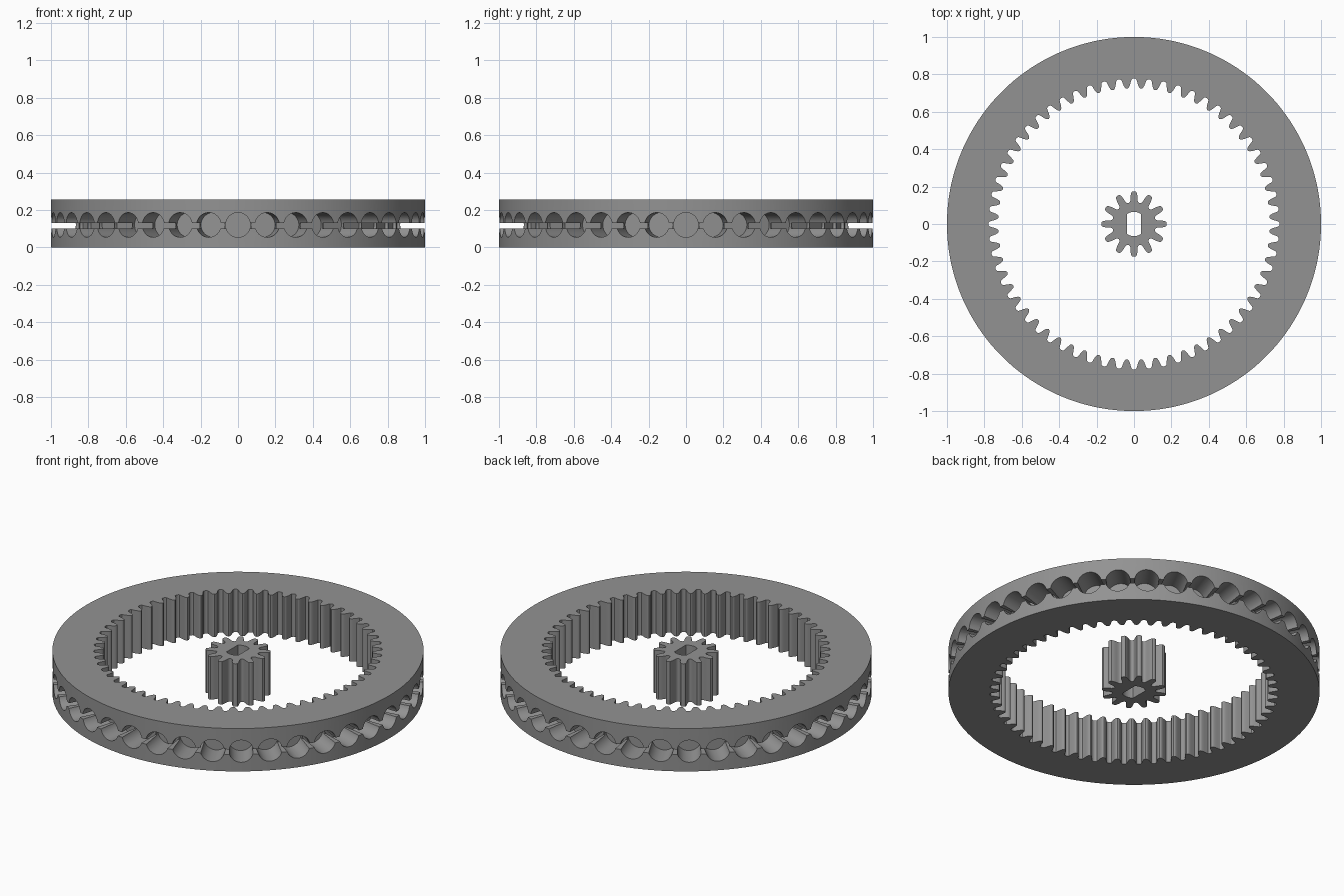
import bpy, bmesh, math
from mathutils import Matrix

if "Cube" in bpy.data.objects:
    bpy.data.objects.remove(bpy.data.objects["Cube"])

HEIGHT = 0.255
MID = 0.12            # height of the pocket centres

grey = bpy.data.materials.new("grey")
grey.diffuse_color = (0.29, 0.29, 0.29, 1)
grey.use_nodes = True
grey.node_tree.nodes["Principled BSDF"].inputs["Base Color"].default_value = grey.diffuse_color


def make_object(name, bm):
    bmesh.ops.recalc_face_normals(bm, faces=bm.faces)
    mesh = bpy.data.meshes.new(name)
    bm.to_mesh(mesh)
    bm.free()
    mesh.materials.append(grey)
    ob = bpy.data.objects.new(name, mesh)
    bpy.context.collection.objects.link(ob)
    return ob


def prism(name, outline, z0, z1):
    bm = bmesh.new()
    face = bm.faces.new([bm.verts.new((x, y, z0)) for x, y in outline])
    top = bmesh.ops.extrude_face_region(bm, geom=[face])["geom"]
    verts = [v for v in top if isinstance(v, bmesh.types.BMVert)]
    bmesh.ops.translate(bm, vec=(0, 0, z1 - z0), verts=verts)
    return make_object(name, bm)


def circle(r, n):
    return [(r * math.cos(2 * math.pi * i / n), r * math.sin(2 * math.pi * i / n))
            for i in range(n)]


def gear_outline(teeth, half):
    """half: (radius, degrees from tooth centre) from tip to middle of the gap"""
    tooth = [(r, -a) for r, a in reversed(half[1:])] + half[:-1]
    pts = []
    for i in range(teeth):
        for r, a in tooth:
            t = math.radians(a + 360 * i / teeth)
            pts.append((r * math.cos(t), r * math.sin(t)))
    return pts


def cut(ob, cutter):
    mod = ob.modifiers.new("cut", "BOOLEAN")
    mod.operation = "DIFFERENCE"
    mod.solver = "EXACT"
    mod.object = cutter
    bpy.context.view_layer.update()
    deps = bpy.context.evaluated_depsgraph_get()
    mesh = bpy.data.meshes.new_from_object(ob.evaluated_get(deps))
    ob.modifiers.clear()
    ob.data = mesh
    bpy.data.objects.remove(cutter)


def smooth(ob):
    bpy.ops.object.select_all(action="DESELECT")
    ob.select_set(True)
    bpy.context.view_layer.objects.active = ob
    bpy.ops.object.shade_smooth_by_angle(angle=math.radians(30))


# Outer ring with 60 internal teeth
ring = prism("ring_gear", circle(1, 180), 0, HEIGHT)
gaps = [(0.778, 0), (0.777, 0.5), (0.772, 1.0), (0.765, 1.2), (0.75, 1.5),
        (0.738, 1.85), (0.73, 2.15), (0.726, 2.5), (0.724, 3)]
cut(ring, prism("teeth_cutter", gear_outline(60, gaps), -0.1, HEIGHT + 0.1))

# Narrow groove around the rim
bm = bmesh.new()
n = 180
loops = []
for r, z in ((0.87, 0.101), (1.1, 0.101), (1.1, 0.131), (0.87, 0.131)):
    loops.append([bm.verts.new((x, y, z)) for x, y in circle(r, n)])
for k in range(4):
    a, b = loops[k], loops[(k + 1) % 4]
    for i in range(n):
        j = (i + 1) % n
        bm.faces.new((a[i], a[j], b[j], b[i]))
cut(ring, make_object("groove_cutter", bm))

# 40 round radial pockets in the rim
bm = bmesh.new()
for i in range(40):
    place = (Matrix.Rotation(math.radians(9 * i), 4, "Z")
             @ Matrix.Translation((0.975, 0, MID))
             @ Matrix.Rotation(math.pi / 2, 4, "Y"))
    bmesh.ops.create_cone(bm, cap_ends=True, segments=32, radius1=0.066,
                          radius2=0.066, depth=0.25, matrix=place)
cut(ring, make_object("pocket_cutter", bm))
smooth(ring)

# Small 12-tooth pinion with a flat-sided shaft hole
tooth = [(0.175, 0), (0.174, 2.5), (0.17, 4.5), (0.16, 6), (0.15, 7), (0.14, 7.8),
         (0.128, 8.7), (0.12, 10.5), (0.116, 13), (0.115, 15)]
pinion = prism("pinion_gear", gear_outline(12, tooth), 0, HEIGHT)
flat = math.acos(0.038 / 0.065)
arc = [flat + (math.pi - 2 * flat) * i / 10 for i in range(11)]
hole = [(0.065 * math.cos(t), 0.065 * math.sin(t)) for t in arc]
hole += [(-x, -y) for x, y in hole]
cut(pinion, prism("shaft_cutter", hole, -0.1, HEIGHT + 0.1))
smooth(pinion)
